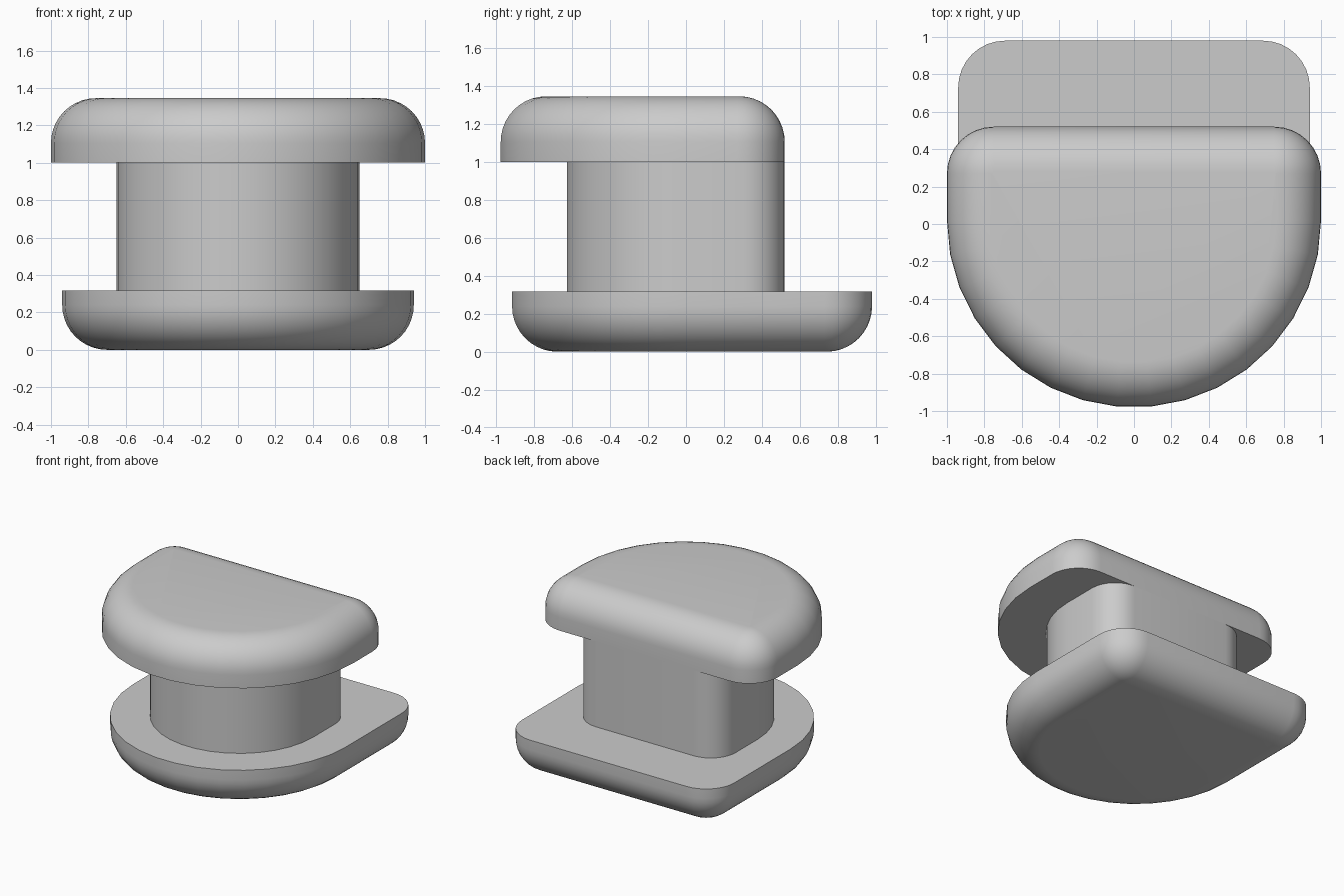
import bpy
import bmesh
from math import pi, sin, cos, radians

cube = bpy.data.objects.get("Cube")
if cube:
    bpy.data.objects.remove(cube, do_unlink=True)

ARC_STEPS, CORNER_STEPS, FILLET_STEPS = 17, 8, 10
CENTRE_Y = 0.02

grey = bpy.data.materials.new("plain grey")
grey.use_nodes = True
COLOUR = (0.6, 0.6, 0.6, 1)
grey.diffuse_color = COLOUR
grey.node_tree.nodes["Principled BSDF"].inputs["Base Color"].default_value = COLOUR


def arc(cx, cy, r, start, end, steps):
    return [(cx + r * cos(start + (end - start) * i / steps),
             cy + r * sin(start + (end - start) * i / steps)) for i in range(steps + 1)]


def d_outline(radius, back, corner, inset):
    """Half-round front, straight back with rounded corners, shrunk by inset."""
    x, y, r = radius - corner, back - corner, corner - inset
    return (arc(0, CENTRE_Y, radius - inset, pi, 2 * pi, ARC_STEPS)
            + arc(x, y, r, 0, pi / 2, CORNER_STEPS)
            + arc(-x, y, r, pi / 2, pi, CORNER_STEPS))


def d_solid(name, radius, back, corner, levels, closed=True):
    """Stack outlines given as (inset, z) from bottom to top."""
    bm = bmesh.new()
    rings = [[bm.verts.new((x, y, z)) for x, y in d_outline(radius, back, corner, inset)]
             for inset, z in levels]
    n = len(rings[0])
    for low, high in zip(rings, rings[1:]):
        for i in range(n):
            j = (i + 1) % n
            bm.faces.new((low[i], low[j], high[j], high[i]))
    if closed:
        bm.faces.new(rings[0][::-1])
        bm.faces.new(rings[-1])
    for face in bm.faces:
        face.smooth = True
    mesh = bpy.data.meshes.new(name)
    bm.to_mesh(mesh)
    bm.free()
    mesh.set_sharp_from_angle(angle=radians(30))
    mesh.materials.append(grey)
    bpy.context.collection.objects.link(bpy.data.objects.new(name, mesh))


def fillet(r, z, direction):
    """Levels of a quarter round ending flat at height z."""
    angles = [pi / 2 * i / FILLET_STEPS for i in range(FILLET_STEPS + 1)]
    return [(r * (1 - cos(a)), z - direction * r * (1 - sin(a))) for a in angles]


BASE_TOP, CAP_BOTTOM, CAP_TOP = 0.317, 1.0, 1.345

# Base flange, rounded underneath
d_solid("base_flange", 0.94, 0.98, 0.25,
        fillet(0.24, 0, -1)[::-1] + [(0, BASE_TOP)])
# Neck, flush with the back of the cap
d_solid("neck", 0.65, 0.52, 0.22, [(0, BASE_TOP), (0, CAP_BOTTOM)], closed=False)
# Cap, rounded on top
d_solid("cap", 1.0, 0.52, 0.25,
        [(0, CAP_BOTTOM)] + fillet(0.24, CAP_TOP, 1))
